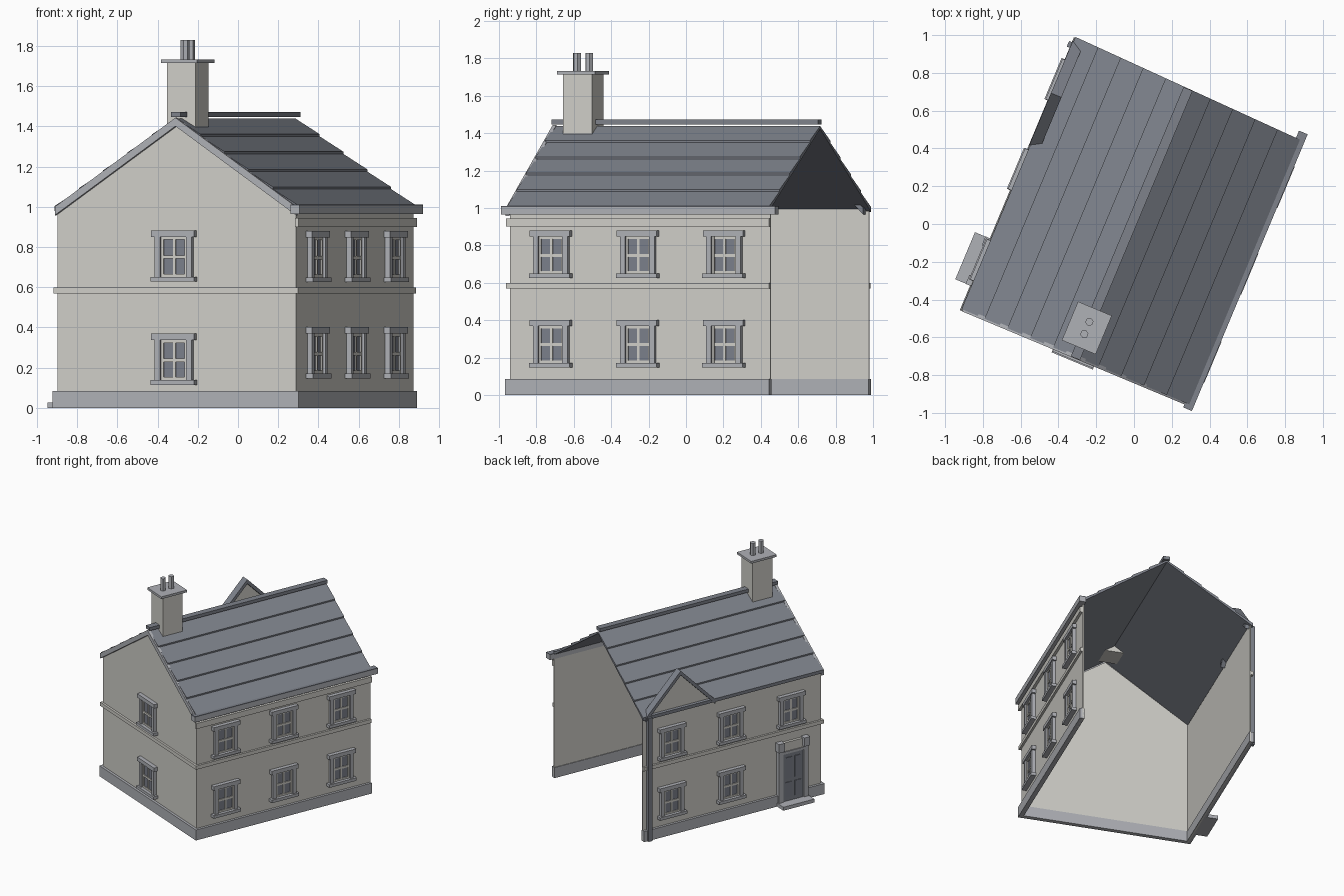
import bpy, bmesh, math
from mathutils import Matrix, Vector

if "Cube" in bpy.data.objects:
    bpy.data.objects.remove(bpy.data.objects["Cube"], do_unlink=True)


def material(name, r, g, b):
    m = bpy.data.materials.new(name)
    m.use_nodes = True
    m.diffuse_color = (r, g, b, 1)
    m.node_tree.nodes["Principled BSDF"].inputs["Base Color"].default_value = (r, g, b, 1)
    return m


WALL = material("pale render", 0.63, 0.62, 0.58)
TRIM = material("grey stone", 0.43, 0.44, 0.47)
SLATE = material("slate", 0.21, 0.225, 0.26)
GLASS = material("window glass", 0.20, 0.215, 0.26)
MATS = [WALL, TRIM, SLATE, GLASS]

# The house stands turned on its plot
TURN = Matrix.Rotation(math.radians(-22.7), 4, "Z")
LEFT, RIGHT, FRONT, BACK, MID = -0.655, 0.63, -0.757, 0.752, -0.012


def place(u, v, angle=0):
    """Local frame on a wall: x along it, -y outward."""
    return TURN @ Matrix.Translation((u, v, 0)) @ Matrix.Rotation(math.radians(angle), 4, "Z")


def on_front(u):
    return place(u, FRONT)


def on_right(v):
    return place(RIGHT, v, 90)


def on_left(v):
    return place(LEFT, v, -90)


def finish(name, bm, frame):
    bmesh.ops.recalc_face_normals(bm, faces=bm.faces)
    mesh = bpy.data.meshes.new(name)
    bm.to_mesh(mesh)
    bm.free()
    for m in MATS:
        mesh.materials.append(m)
    ob = bpy.data.objects.new(name, mesh)
    ob.matrix_world = frame
    bpy.context.collection.objects.link(ob)
    return ob


def boxes(name, parts, frame=TURN):
    """One object from boxes (x0, x1, y0, y1, z0, z1, material)."""
    bm = bmesh.new()
    for x0, x1, y0, y1, z0, z1, mat in parts:
        lo, hi = Vector((x0, y0, z0)), Vector((x1, y1, z1))
        mtx = Matrix.Translation((lo + hi) / 2) @ Matrix.Diagonal((*(hi - lo), 1))
        made = bmesh.ops.create_cube(bm, size=1, matrix=mtx)
        for f in {f for v in made["verts"] for f in v.link_faces}:
            f.material_index = MATS.index(mat)
    return finish(name, bm, frame)


def prism(name, profile, y0, y1, mat, frame=TURN, skew=0):
    """Extrude an x-z profile along y; skew slants the far end."""
    bm = bmesh.new()
    near = [bm.verts.new((x, y0, z)) for x, z in profile]
    far = [bm.verts.new((x, y1 - skew * x, z)) for x, z in profile]
    bm.faces.new(near)
    bm.faces.new(far)
    n = len(profile)
    for i in range(n):
        j = (i + 1) % n
        bm.faces.new((near[i], near[j], far[j], far[i]))
    for f in bm.faces:
        f.material_index = MATS.index(mat)
    return finish(name, bm, frame)


def chevron(half, foot, apex, depth, shift=0):
    return [(shift - half, foot), (shift, apex), (shift + half, foot),
            (shift + half, foot - depth), (shift, apex - depth), (shift - half, foot - depth)]


# Walls: gable in front, two long sides, open at the back
prism("front_gable_wall", [(LEFT, 0), (RIGHT, 0), (RIGHT, 0.98), (MID, 1.41), (LEFT, 0.98)],
      FRONT, FRONT + 0.01, WALL)
boxes("right_wall", [(RIGHT - 0.01, RIGHT, FRONT, BACK, 0, 0.99, WALL)])
boxes("left_wall", [(LEFT, LEFT + 0.01, FRONT, 0.79, 0, 0.985, WALL)])


# Bands that run round the three walls
def band(name, z0, z1, out, inner, mat):
    boxes(name, [
        (LEFT - out, RIGHT + out, FRONT - out, FRONT + inner, z0, z1, mat),
        (RIGHT - inner, RIGHT + out, FRONT - out, BACK, z0, z1, mat),
        (LEFT - out, LEFT + inner, FRONT - out, 0.79, z0, z1, mat)])


band("plinth", 0, 0.085, 0.02, 0.015, TRIM)
band("belt_course", 0.57, 0.6, 0.016, 0.005, WALL)

# Frieze and gutter along the right eaves
boxes("right_frieze", [(RIGHT, RIGHT + 0.02, FRONT - 0.015, BACK, 0.9, 0.945, WALL)])
boxes("right_gutter", [
    (0.615, 0.665, -0.795, 0.793, 0.965, 1.005, TRIM),
    (0.615, 0.665, -0.795, 0.793, 1.005, 1.012, SLATE)])


# Roof in five lapped courses on each slope
def slope(eave, ridge, courses=5, lift=0.011):
    pts = []
    for i in range(courses):
        a = Vector(eave).lerp(Vector(ridge), i / courses)
        b = Vector(eave).lerp(Vector(ridge), (i + 1) / courses)
        pts += [(a.x, a.y + lift), (b.x, b.y)]
    return pts


ridge = (MID, 1.438)
left_eave, right_eave = (-0.668, 0.993), (0.64, 1.0)
outer = slope(left_eave, ridge) + slope(right_eave, ridge)[-2::-1]
under = [(x, z - 0.015) for x, z in (right_eave, ridge, left_eave)]
prism("roof", outer + under, -0.768, 0.772, SLATE, skew=0.033)
prism("front_bargeboard", chevron(0.65, 1.0, 1.443, 0.042, MID), -0.778, FRONT, TRIM)
boxes("ridge_cap", [(MID - 0.026, MID + 0.026, -0.775, 0.77, 1.446, 1.472, SLATE)])

# Chimney with two six-sided pots
CU, CV = -0.018, -0.604
boxes("chimney", [
    (CU - 0.077, CU + 0.077, CV - 0.085, CV + 0.085, 1.375, 1.716, WALL),
    (CU - 0.097, CU + 0.097, CV - 0.111, CV + 0.111, 1.714, 1.732, TRIM)])
for n, dv in enumerate((-0.035, 0.035)):
    bm = bmesh.new()
    bmesh.ops.create_cone(bm, cap_ends=True, segments=6, radius1=0.022, radius2=0.022, depth=0.1,
                          matrix=Matrix.Translation((CU, CV + dv, 1.78)))
    for f in bm.faces:
        f.material_index = MATS.index(TRIM)
    finish(f"chimney_pot_{n + 1}", bm, TURN)


# Windows: sill, lintel, jambs, sash frame and four panes
def window(name, frame, z):
    top = z + 0.255
    parts = [(-0.118, 0.118, -0.038, 0, z, z + 0.024, TRIM),
             (-0.116, 0.116, -0.032, 0, top - 0.032, top, TRIM),
             (-0.07, 0.07, -0.006, 0, z + 0.02, top - 0.03, GLASS)]
    for s in (-1, 1):
        for a, b, d, mat in ((0.07, 0.1, 0.026, TRIM), (0.057, 0.07, 0.014, WALL)):
            parts.append((min(s * a, s * b), max(s * a, s * b), -d, 0, z + 0.02, top - 0.03, mat))
    middle = z + 0.122
    parts.append((-0.007, 0.007, -0.012, 0, z + 0.02, top - 0.03, WALL))
    for h, t in ((z + 0.03, 0.008), (middle, 0.008), (top - 0.038, 0.008)):
        parts.append((-0.06, 0.06, -0.013, 0, h - t, h + t, WALL))
    boxes(name, parts, frame)


window("front_upper_window", on_front(-0.022), 0.628)
window("front_lower_window", on_front(-0.022), 0.115)
for n, v in enumerate((-0.513, -0.009, 0.49)):
    window(f"right_upper_window_{n + 1}", on_right(v), 0.625)
    window(f"right_lower_window_{n + 1}", on_right(v), 0.147)
for n, v in enumerate((0.545, 0.03, -0.49)):
    window(f"left_upper_window_{n + 1}", on_left(v), 0.625)
    if n < 2:
        window(f"left_lower_window_{n + 1}", on_left(v), 0.147)

# Door with pilasters, header, panels and step
door = [(-0.085, 0.085, -0.026, 0, 0.02, 0.41, SLATE),
        (-0.095, 0.095, -0.03, 0, 0.41, 0.43, TRIM),
        (-0.095, 0.095, -0.022, 0, 0.43, 0.5, WALL)]
for s in (-1, 1):
    c = s * 0.11
    door.append((c - 0.02, c + 0.02, -0.034, 0, 0.02, 0.44, TRIM))
    door.append((c - 0.026, c + 0.026, -0.045, 0, 0.44, 0.51, TRIM))
    for z0, z1 in ((0.06, 0.18), (0.21, 0.38)):
        door.append((s * 0.04 - 0.028, s * 0.04 + 0.028, -0.031, -0.02, z0, z1, GLASS))
boxes("door", door, on_left(-0.5))
boxes("door_step", [(-0.135, 0.135, -0.105, 0, 0, 0.028, TRIM)], on_left(-0.5))

# Small wall gable over the rear of the left side
peak = on_left(0.47)
prism("left_gable_wall", [(-0.29, 0.975), (0.29, 0.975), (0, 1.275)], 0, 0.01, WALL, peak)
prism("left_gable_coping", chevron(0.3, 1.0, 1.305, 0.035), -0.018, 0.042, SLATE, peak)

# Drainpipe at the rear left corner
boxes("drainpipe", [(-0.016, 0.016, -0.036, -0.004, 0, 1.0, SLATE)], on_left(0.745))
